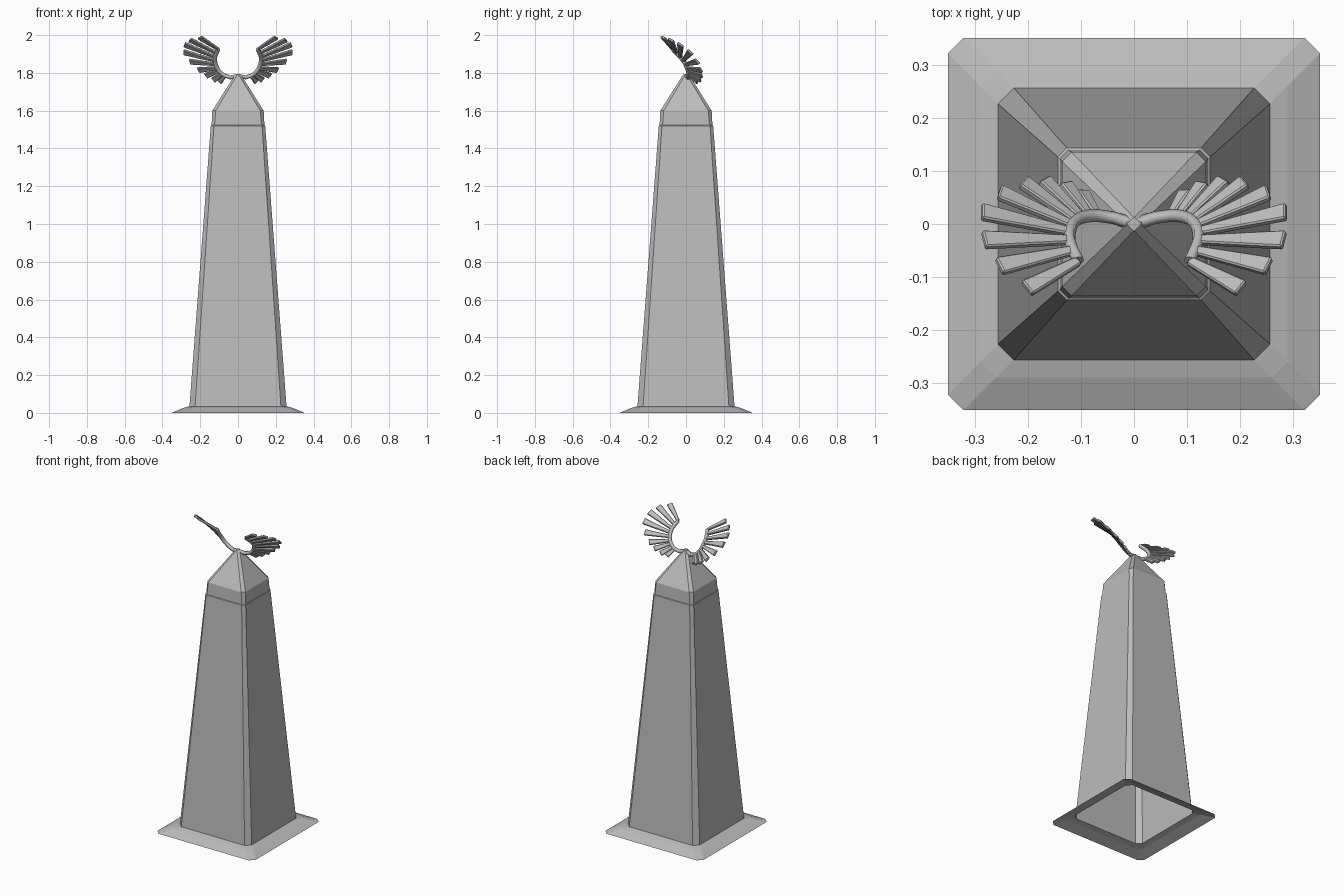
import bpy, bmesh
from mathutils import Vector

default_cube = bpy.data.objects.get("Cube")
if default_cube:
    bpy.data.objects.remove(default_cube, do_unlink=True)

stone = bpy.data.materials.new("grey_stone")
stone.use_nodes = True
stone_colour = (0.5, 0.5, 0.5, 1)
stone.diffuse_color = stone_colour
stone.node_tree.nodes["Principled BSDF"].inputs["Base Color"].default_value = stone_colour


def add_object(name, data):
    data.materials.append(stone)
    part = bpy.data.objects.new(name, data)
    bpy.context.collection.objects.link(part)
    return part


def mesh_object(name, bm):
    mesh = bpy.data.meshes.new(name)
    bm.to_mesh(mesh)
    bm.free()
    return add_object(name, mesh)


def square_ring(bm, half, chamfer, height):
    """Square outline with cut corners, anticlockwise."""
    inner = half - chamfer
    outline = []
    x, y, u, v = half, -inner, half, inner
    for side in range(4):
        outline += [(x, y), (u, v)]
        x, y, u, v = -y, x, -v, u
    return [bm.verts.new((px, py, height)) for px, py in outline]


def tapered_part(name, profile, closed_top=False):
    """Stack chamfered squares given as (half width, chamfer, height)."""
    bm = bmesh.new()
    rings = [square_ring(bm, *level) for level in profile]
    for low, high in zip(rings, rings[1:]):
        for i in range(len(low)):
            j = (i + 1) % len(low)
            bm.faces.new((low[i], low[j], high[j], high[i]))
    if closed_top:
        bm.faces.new(rings[-1])
    return mesh_object(name, bm)


# Hollow tower, open underneath
tapered_part("base_skirt", [(0.352, 0.03, 0), (0.29, 0.03, 0.026), (0.257, 0.03, 0.035)])
tapered_part("shaft", [(0.257, 0.03, 0.035), (0.144, 0.017, 1.52), (0.14, 0.016, 1.523)])
tapered_part("neck_band", [(0.14, 0.016, 1.523), (0.136, 0.018, 1.6)])
tapered_part("pyramid_cap", [(0.136, 0.018, 1.6), (0.013, 0.012, 1.795)], closed_top=True)

# Wing feathers from lowest to highest: root, then tip
feathers = [
    ((0.070, 0.016, 1.785), (0.098, 0.062, 1.752)),
    ((0.085, 0.015, 1.795), (0.130, 0.077, 1.762)),
    ((0.100, 0.012, 1.810), (0.170, 0.084, 1.785)),
    ((0.110, 0.006, 1.825), (0.210, 0.080, 1.815)),
    ((0.118, -0.002, 1.845), (0.255, 0.060, 1.860)),
    ((0.122, -0.015, 1.865), (0.288, 0.023, 1.910)),
    ((0.122, -0.030, 1.885), (0.284, -0.030, 1.950)),
    ((0.115, -0.050, 1.905), (0.255, -0.080, 1.975)),
    ((0.105, -0.070, 1.925), (0.203, -0.122, 1.988)),
]
# Start of the arm at the cap
arm_start = [(0, 0, 1.785), (0.04, 0.012, 1.776)]


def mirrored(point, side):
    return Vector((point[0] * side, point[1], point[2]))


def add_feather(bm, root, tip, across):
    """Flat blade that widens to its tip, with a chamfered upper edge."""
    along = (tip - root).normalized()
    across = (across - along * across.dot(along)).normalized()
    normal = along.cross(across)
    span = (tip - root).length
    width_tip = 0.013 + span * 0.035
    ends = []
    for centre, width in ((root, 0.009), (tip, width_tip)):
        corners = [centre + across * width * s + normal * 0.007 * t
                   for s, t in ((-1, -1), (1, -1), (1, 1), (-1, 1))]
        ends.append([bm.verts.new(c) for c in corners])
    first, last = ends
    faces = [bm.faces.new(first), bm.faces.new(last)]
    for i in range(4):
        j = (i + 1) % 4
        faces.append(bm.faces.new((first[i], first[j], last[j], last[i])))
    bmesh.ops.recalc_face_normals(bm, faces=faces)


for side_name, side in (("left", 1), ("right", -1)):
    roots = [mirrored(root, side) for root, tip in feathers]
    tips = [mirrored(tip, side) for root, tip in feathers]

    # Fan of feathers
    bm = bmesh.new()
    last = len(tips) - 1
    for i, (root, tip) in enumerate(zip(roots, tips)):
        across = tips[min(i + 1, last)] - tips[max(i - 1, 0)]
        add_feather(bm, root, tip, across)
    fan = mesh_object(side_name + "_wing_feathers", bm)
    bevel = fan.modifiers.new("edge_bevel", "BEVEL")
    bevel.width = 0.003
    bevel.segments = 1

    # Curved arm carrying the feathers
    path = [mirrored(p, side) for p in arm_start] + roots
    curve = bpy.data.curves.new(side_name + "_wing_arm", "CURVE")
    curve.dimensions = "3D"
    curve.bevel_depth = 0.012
    curve.bevel_resolution = 1
    curve.use_fill_caps = True
    spline = curve.splines.new("POLY")
    spline.points.add(len(path) - 1)
    for point, place in zip(spline.points, path):
        point.co = (*place, 1)
    add_object(side_name + "_wing_arm", curve)
